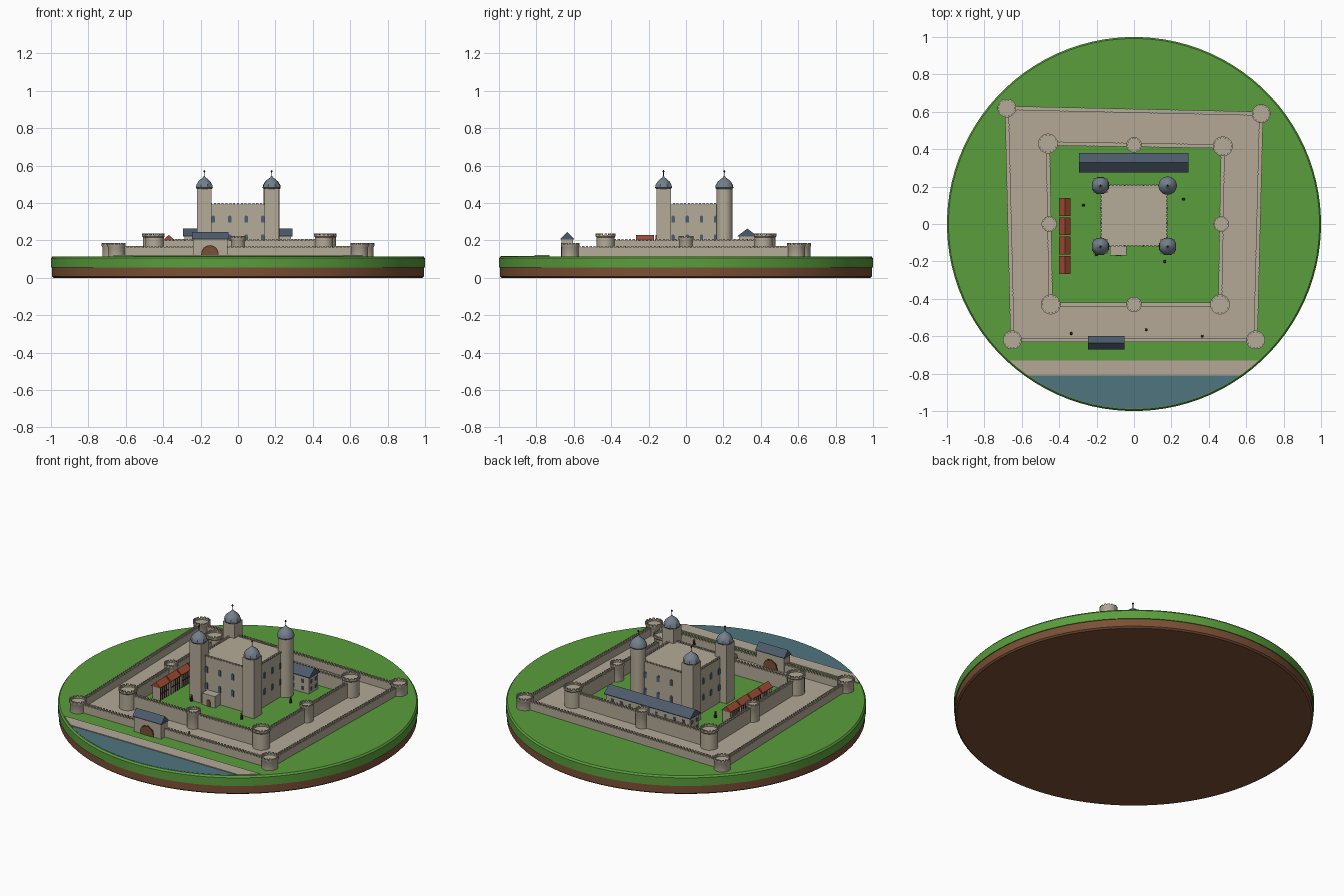
import bpy, bmesh, math
from math import sin, cos, pi, radians

if "Cube" in bpy.data.objects:
    bpy.data.objects.remove(bpy.data.objects["Cube"])


def material(name, hex_code):
    m = bpy.data.materials.new(name)
    rgb = [int(hex_code[i:i + 2], 16) / 255 for i in (0, 2, 4)]
    lin = [c / 12.92 if c < 0.04 else ((c + 0.055) / 1.055) ** 2.4 for c in rgb]
    m.use_nodes = True
    m.diffuse_color = (*lin, 1)
    m.node_tree.nodes["Principled BSDF"].inputs["Base Color"].default_value = (*lin, 1)
    return m


STONE = material("stone", "b5ab98")
PAVING = material("paving", "b3a996")
GRASS = material("grass", "5a9e3c")
EARTH = material("earth", "7a5035")
WATER = material("water", "50757f")
SLATE = material("slate", "4c5a6a")
LEAD = material("lead_dome", "74808c")
TILE = material("red_tile", "a04c34")
GLASS = material("window_blue", "4c6076")
DARK = material("dark_timber", "3a2a22")


class Part:
    """Collects simple solids and turns them into one object."""

    def __init__(self, name, mat):
        self.name, self.mat, self.v, self.f = name, mat, [], []

    def add(self, verts, faces):
        n = len(self.v)
        self.v += verts
        self.f += [[n + i for i in f] for f in faces]

    def loft(self, rings):
        n = len(rings[0])
        faces = [(r * n + i, r * n + (i + 1) % n, (r + 1) * n + (i + 1) % n, (r + 1) * n + i)
                 for r in range(len(rings) - 1) for i in range(n)]
        faces += [list(range(n))[::-1], [(len(rings) - 1) * n + i for i in range(n)]]
        self.add([p for ring in rings for p in ring], faces)

    def prism(self, pos, outline, depth, angle=0):
        # outline in local x/z, extruded along local y
        c, s = cos(angle), sin(angle)
        self.loft([[(pos[0] + x * c - y * s, pos[1] + x * s + y * c, pos[2] + z)
                    for x, z in outline] for y in (-depth / 2, depth / 2)])

    def box(self, pos, sx, sy, sz, angle=0):
        h = sx / 2
        self.prism(pos, [(-h, 0), (h, 0), (h, sz), (-h, sz)], sy, angle)

    def arch(self, pos, w, h, depth, angle=0):
        r = w / 2
        top = [(r * cos(t * pi / 8), h - r + r * sin(t * pi / 8)) for t in range(9)]
        self.prism(pos, [(-r, 0), (r, 0)] + top, depth, angle)

    def gable(self, pos, span, length, rise, angle=0):
        h = span / 2
        self.prism(pos, [(-h, 0), (h, 0), (h, 0.004), (0, rise), (-h, 0.004)], length, angle)

    def plate(self, pts, z0, z1):
        self.loft([[(x, y, z) for x, y in pts] for z in (z0, z1)])

    def lathe(self, x, y, profile, sides):
        self.loft([[(x + r * cos((i + 0.5) * 2 * pi / sides), y + r * sin((i + 0.5) * 2 * pi / sides), z)
                    for i in range(sides)] for r, z in profile])

    def build(self, smooth=False):
        me = bpy.data.meshes.new(self.name)
        me.from_pydata(self.v, [], self.f)
        bm = bmesh.new()
        bm.from_mesh(me)
        bmesh.ops.recalc_face_normals(bm, faces=bm.faces)
        bm.to_mesh(me)
        bm.free()
        me.materials.append(self.mat)
        ob = bpy.data.objects.new(self.name, me)
        bpy.context.collection.objects.link(ob)
        if smooth:
            bpy.ops.object.select_all(action="DESELECT")
            ob.select_set(True)
            bpy.context.view_layer.objects.active = ob
            bpy.ops.object.shade_smooth_by_angle(angle=radians(35))


G = 0.115  # ground level

# Island
earth, turf = Part("earth_base", EARTH), Part("grass_disc", GRASS)
earth.lathe(0, 0, [(0.985, 0), (0.995, 0.008), (0.995, 0.056)], 96)
turf.lathe(0, 0, [(1, 0.055), (1, 0.105), (0.992, G)], 96)
earth.build(True)
turf.build(True)


# River and wharf, both cut by the disc edge
def arc(y0, y1, r=0.988, n=16):
    a0, a1 = math.asin(y0 / r), math.asin(y1 / r)
    right = [(r * cos(a0 + (a1 - a0) * i / n), r * sin(a0 + (a1 - a0) * i / n)) for i in range(n + 1)]
    return right + [(-x, y) for x, y in reversed(right) if x > 1e-4]


river, wharf = Part("river", WATER), Part("wharf", PAVING)
river.plate(arc(-0.81, -0.988), 0.11, 0.1165)
wharf.plate(arc(-0.73, -0.81), 0.11, 0.121)
river.build()
wharf.build()

# Wards
outer = [(-0.68, 0.62), (0.68, 0.59), (0.65, -0.62), (-0.65, -0.62)]
inner = [(-0.46, 0.43), (0.475, 0.415), (0.46, -0.43), (-0.445, -0.43)]
mids = [(0, 0.423), (0.466, 0), (0, -0.43), (-0.453, 0)]
ward, green = Part("outer_ward_paving", PAVING), Part("inner_ward_grass", GRASS)
ward.plate(outer, 0.11, 0.118)
green.plate(inner, 0.11, 0.12)
ward.build()
green.build()


# Crenellated curtain walls
def parapet(part, a, b, z, offset, step=0.02, size=0.005, height=0.008):
    dx, dy = b[0] - a[0], b[1] - a[1]
    length, ang = math.hypot(dx, dy), math.atan2(dy, dx)
    n = int(length / step)
    for i in range(n):
        t = (i + 0.5) / n
        for s in (-offset, offset):
            part.box((a[0] + dx * t - s * sin(ang), a[1] + dy * t + s * cos(ang), z),
                     step * 0.55, size, height, ang)


def curtain(name, corners, top):
    wall = Part(name, STONE)
    for a, b in zip(corners, corners[1:] + corners[:1]):
        dx, dy = b[0] - a[0], b[1] - a[1]
        wall.box(((a[0] + b[0]) / 2, (a[1] + b[1]) / 2, 0.11), math.hypot(dx, dy), 0.02,
                 top - 0.118, math.atan2(dy, dx))
        parapet(wall, a, b, top - 0.008, 0.0085)
    wall.build()


curtain("outer_wall", outer, 0.17)
curtain("inner_wall", inner, 0.208)


# Round wall towers with a flared, hollow parapet
def round_towers(name, spots, r, top):
    towers, merlons = Part(name, STONE), Part(name + "_merlons", STONE)
    b = r * 0.92
    for x, y in spots:
        towers.lathe(x, y, [(b, 0.11), (b, top - 0.022), (r, top - 0.016), (r, top - 0.008),
                            (r - 0.009, top - 0.008), (r - 0.009, top - 0.016)], 24)
        for i in range(14):
            t = i * pi / 7
            merlons.box((x + (r - 0.0045) * cos(t), y + (r - 0.0045) * sin(t), top - 0.009),
                        0.008, r * 0.24, 0.009, t)
    towers.build(True)
    merlons.build()


round_towers("outer_towers", outer, 0.05, 0.187)
round_towers("inner_corner_towers", inner, 0.053, 0.238)
round_towers("inner_middle_towers", mids, 0.041, 0.225)

# Keep
KX, Y0, Y1, TOP = 0.175, -0.115, 0.205, 0.4
KY = (Y0 + Y1) / 2
keep, glass, doors = Part("keep", STONE), Part("windows", GLASS), Part("doors", EARTH)
keep.box((0, KY, 0.11), 2 * KX, Y1 - Y0, TOP - 0.118)
ring = [(-KX, Y0), (KX, Y0), (KX, Y1), (-KX, Y1)]
for a, b in zip(ring, ring[1:] + ring[:1]):
    parapet(keep, a, b, TOP - 0.008, 0.003, size=0.006)
keep.box((-0.083, -0.14, 0.11), 0.088, 0.055, 0.08)
doors.arch((-0.083, -0.168, G), 0.025, 0.045, 0.006)
for z in (0.195, 0.295):
    for k in (-1.5, -0.5, 0.5, 1.5):
        for s, y in ((-1, Y0), (1, Y1)):
            glass.arch((k * 0.088, y, z), 0.018, 0.038, 0.008)
            glass.arch((s * KX, KY + k * 0.076, z), 0.018, 0.038, 0.008, pi / 2)

# Keep turrets: three square, one round, each with a lead cap and vane
turret, lead, vane = Part("round_turret", STONE), Part("turret_domes", LEAD), Part("weather_vanes", DARK)
cap = [(0.042, 0.474), (0.049, 0.482), (0.046, 0.497), (0.036, 0.514), (0.02, 0.528), (0.007, 0.537), (0.003, 0.545)]
for x, y in ((-0.18, 0.205), (0.18, 0.205), (0.18, -0.12), (-0.18, -0.12)):
    is_round = x > 0 and y > 0
    if is_round:
        turret.lathe(x, y, [(0.043, 0.11), (0.043, 0.478)], 24)
    else:
        keep.box((x, y, 0.11), 0.078, 0.078, 0.368)
    lead.lathe(x, y, cap, 24 if is_round else 8)
    vane.lathe(x, y, [(0.002, 0.54), (0.002, 0.566)], 6)
    vane.lathe(x, y, [(0.002, 0.563), (0.006, 0.569), (0.002, 0.576)], 8)
keep.build()
turret.build(True)
lead.build(True)
vane.build()

# Long hall and gatehouse
hall, slate = Part("long_hall", STONE), Part("slate_roofs", SLATE)
hall.box((-0.002, 0.328, 0.11), 0.57, 0.09, 0.112)
slate.gable((-0.002, 0.328, 0.22), 0.104, 0.585, 0.043, pi / 2)
for i in range(9):
    for z in (0.135, 0.18):
        for y in (0.283, 0.373):
            glass.box((-0.242 + i * 0.06, y, z), 0.015, 0.006, 0.022)
for x in (-0.287, 0.283):
    for y in (0.306, 0.35):
        for z in (0.135, 0.18):
            glass.box((x, y, z), 0.006, 0.014, 0.022)
gate = Part("gatehouse", STONE)
gate.box((-0.148, -0.635, 0.11), 0.184, 0.062, 0.097)
slate.gable((-0.148, -0.635, 0.205), 0.072, 0.196, 0.041, pi / 2)
rim = Part("gate_arch_rims", DARK)
for y in (-0.666, -0.604):
    rim.arch((-0.15, y, G), 0.094, 0.06, 0.004)
    doors.arch((-0.15, y, G), 0.084, 0.055, 0.007)
for p in (hall, slate, gate, rim, glass, doors):
    p.build()

# Row of timbered houses
walls, beams, tiles = Part("house_walls", STONE), Part("house_beams", DARK), Part("house_roofs", TILE)
for y in (0.092, -0.012, -0.116, -0.22):
    walls.box((-0.37, y, 0.11), 0.05, 0.086, 0.09)
    tiles.gable((-0.37, y, 0.198), 0.062, 0.096, 0.032)
    for x in (-0.395, -0.345):
        for k in range(-2, 3):
            beams.box((x, y + k * 0.02, G), 0.005, 0.005, 0.083)
        beams.box((x, y, 0.157), 0.005, 0.086, 0.005)
for p in (walls, beams, tiles):
    p.build()

# Figures
coats, heads = Part("figure_coats", DARK), Part("figure_heads", TILE)
for x, y in ((-0.27, 0.1), (0.265, 0.132), (-0.2, -0.165), (0.165, -0.2),
             (-0.335, -0.585), (0.065, -0.565), (0.365, -0.6)):
    coats.lathe(x, y, [(0.007, G), (0.008, 0.13), (0.005, 0.148)], 8)
    heads.lathe(x, y, [(0.003, 0.147), (0.006, 0.152), (0.005, 0.157), (0.002, 0.16)], 8)
coats.build()
heads.build()
